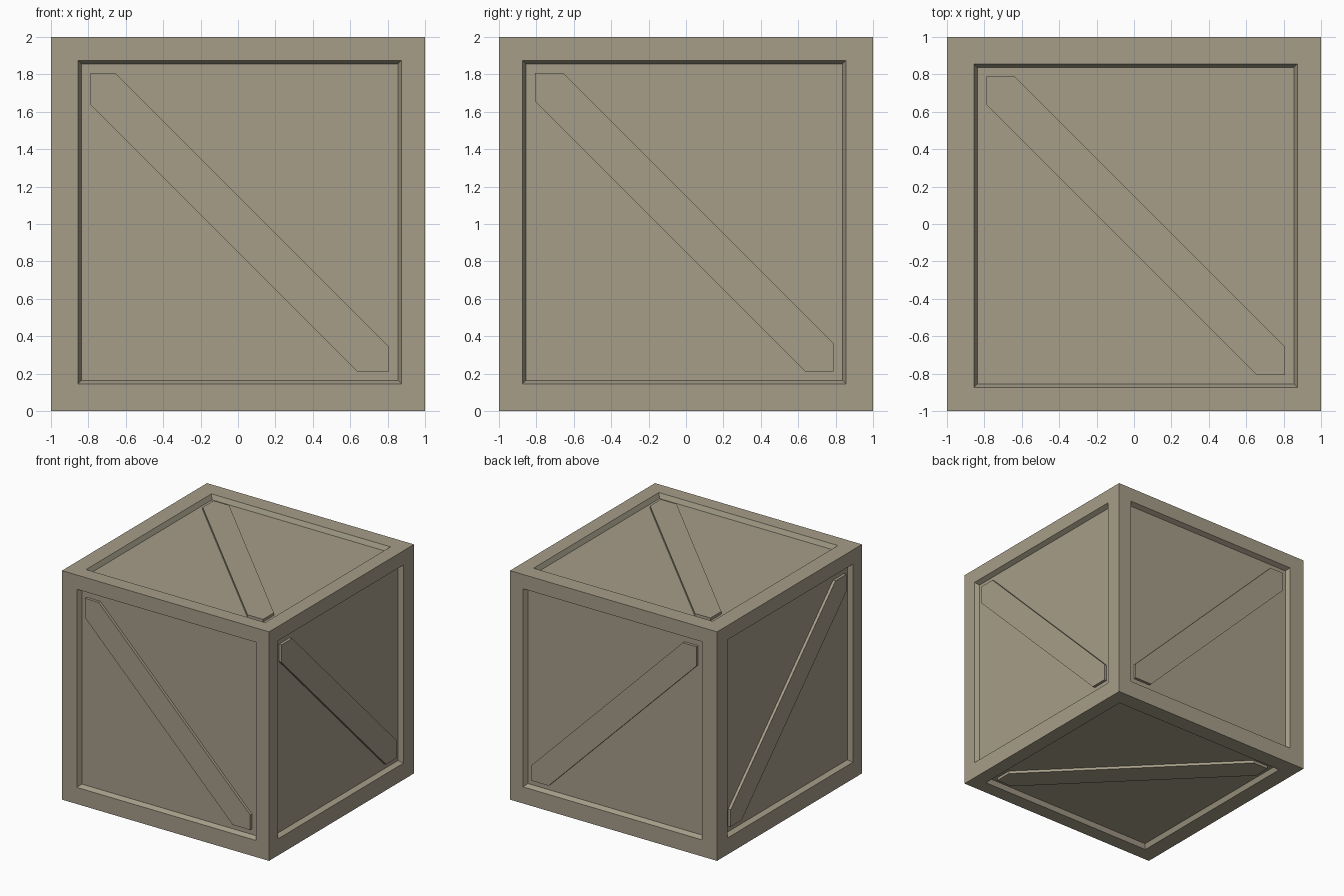
import bpy, bmesh
from mathutils import Vector

if "Cube" in bpy.data.objects:
    bpy.data.objects.remove(bpy.data.objects["Cube"])

wood = bpy.data.materials.new("khaki_paint")
wood.diffuse_color = (0.38, 0.34, 0.25, 1)
wood.use_nodes = True
wood.node_tree.nodes["Principled BSDF"].inputs["Base Color"].default_value = wood.diffuse_color

OFFSET = Vector((0.009, -0.009, 0.01))   # panels sit slightly off centre
SKIN, FLOOR = 1 - 0.016, 1 - 0.045       # brace face and buried underside
HALF, BAND = 0.798, 0.15                 # brace reach and half width


def finish(bm, name):
    bmesh.ops.recalc_face_normals(bm, faces=bm.faces[:])
    mesh = bpy.data.meshes.new(name)
    bm.to_mesh(mesh)
    bm.free()
    mesh.materials.append(wood)
    obj = bpy.data.objects.new(name, mesh)
    obj.location.z = 1
    bpy.context.collection.objects.link(obj)


# Crate body: cube with a sloped-wall recess in every face
bm = bmesh.new()
bmesh.ops.create_cube(bm, size=2)
panels = bm.faces[:]
bmesh.ops.inset_individual(bm, faces=panels, thickness=0.191)
for f in panels:
    n = f.normal.copy()
    bmesh.ops.translate(bm, verts=f.verts[:], vec=OFFSET - n * OFFSET.dot(n))
bm.normal_update()
bmesh.ops.inset_individual(bm, faces=panels, thickness=0.027, depth=-0.04)
finish(bm, "crate_body")


# Diagonal brace: hexagonal plank running corner to corner in a recess
def brace(name, axis, side):
    i, j = [a for a in range(3) if a != axis]
    left, right = OFFSET[i] - HALF, OFFSET[i] + HALF
    low, top = OFFSET[j] - HALF, OFFSET[j] + HALF
    outline = [(left, -BAND - left), (left, top), (BAND - top, top),
               (right, BAND - right), (right, low), (-BAND - low, low)]
    bm = bmesh.new()
    rings = []
    for depth in (FLOOR, SKIN):
        ring = []
        for u, v in outline:
            p = Vector((0, 0, 0))
            p[axis], p[i], p[j] = side * depth, u, v
            ring.append(bm.verts.new(p))
        bm.faces.new(ring)
        rings.append(ring)
    a, b = rings
    for k in range(6):
        m = (k + 1) % 6
        bm.faces.new((a[k], a[m], b[m], b[k]))
    finish(bm, name)


for name, axis, side in (("right", 0, 1), ("left", 0, -1), ("back", 1, 1),
                         ("front", 1, -1), ("top", 2, 1), ("bottom", 2, -1)):
    brace(name + "_brace", axis, side)
